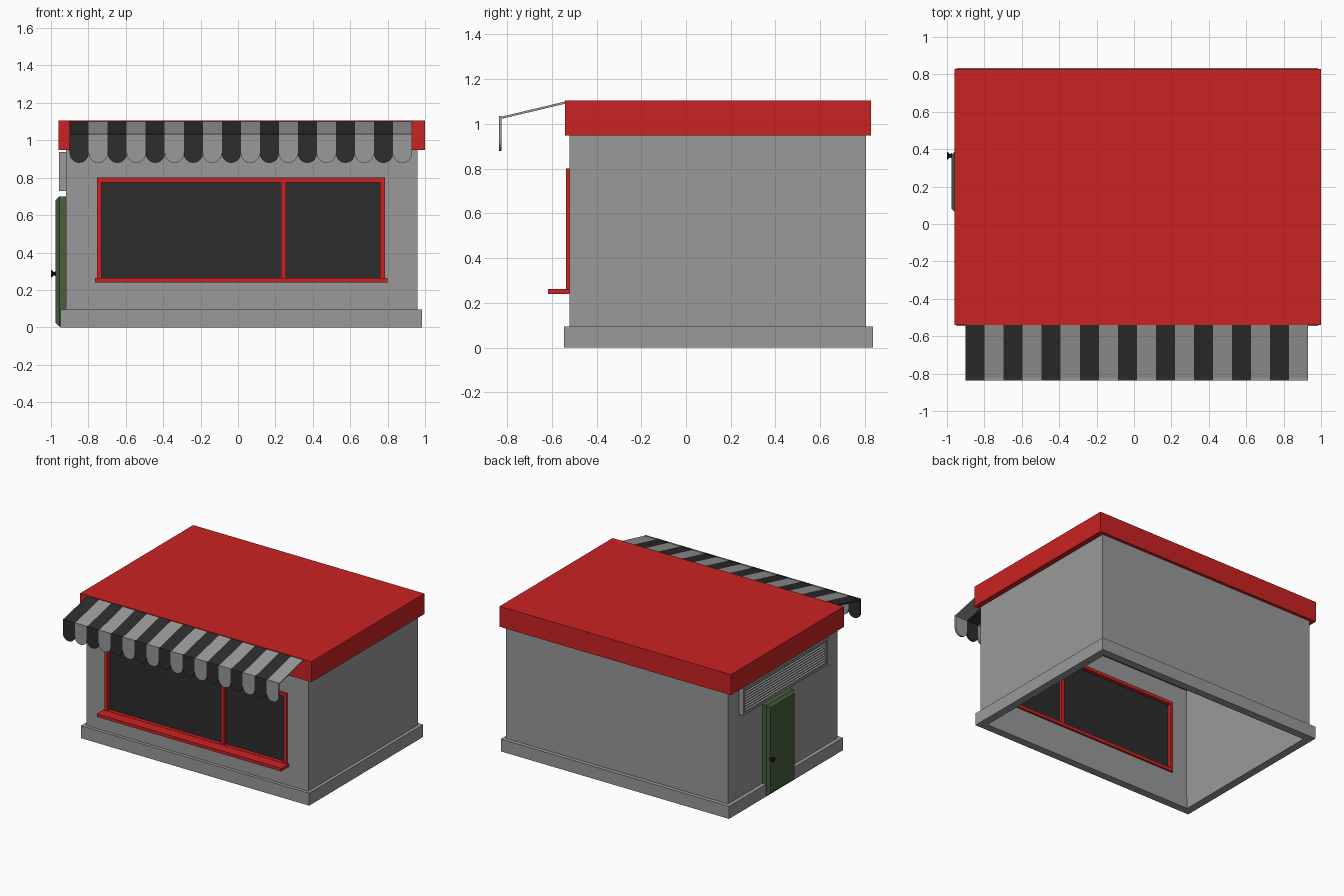
import bpy, bmesh, math
from mathutils import Vector

old = bpy.data.objects.get("Cube")
if old:
    bpy.data.objects.remove(old, do_unlink=True)


def material(name, rgb):
    m = bpy.data.materials.new(name)
    m.use_nodes = True
    m.diffuse_color = (*rgb, 1)
    m.node_tree.nodes["Principled BSDF"].inputs["Base Color"].default_value = (*rgb, 1)
    return m


GREY = material("plaster grey", (0.32, 0.32, 0.32))
RED = material("shop red", (0.60, 0.016, 0.016))
DARK = material("charcoal", (0.026, 0.026, 0.026))
GREEN = material("door green", (0.065, 0.115, 0.048))
BLACK = material("knob black", (0.01, 0.01, 0.01))


def finish(name, bm, *mats):
    bmesh.ops.recalc_face_normals(bm, faces=bm.faces)
    mesh = bpy.data.meshes.new(name)
    bm.to_mesh(mesh)
    bm.free()
    for m in mats:
        mesh.materials.append(m)
    ob = bpy.data.objects.new(name, mesh)
    bpy.context.collection.objects.link(ob)
    return ob


def prism(bm, points, direction, mat=0):
    """Extrude a flat outline along a direction."""
    a = [bm.verts.new(p) for p in points]
    b = [bm.verts.new(Vector(p) + Vector(direction)) for p in points]
    faces = [bm.faces.new(a), bm.faces.new(b[::-1])]
    for i in range(len(a)):
        j = (i + 1) % len(a)
        faces.append(bm.faces.new((a[i], b[i], b[j], a[j])))
    for f in faces:
        f.material_index = mat


def add_box(bm, x, y, z):
    prism(bm, [(x[0], y[0], z[0]), (x[1], y[0], z[0]), (x[1], y[1], z[0]), (x[0], y[1], z[0])],
          (0, 0, z[1] - z[0]))


def box(name, x, y, z, mat):
    bm = bmesh.new()
    add_box(bm, x, y, z)
    return finish(name, bm, mat)


def ring(name, u, v, w, width, place, mat):
    """Rectangular frame in u, v with depth w; place maps (u, v, w) to space."""
    bm = bmesh.new()
    loops = []
    for d, depth in ((0, w[0]), (width, w[0]), (width, w[1]), (0, w[1])):
        corners = [(u[0] + d, v[0] + d), (u[1] - d, v[0] + d),
                   (u[1] - d, v[1] - d), (u[0] + d, v[1] - d)]
        loops.append([bm.verts.new(place(a, b, depth)) for a, b in corners])
    for k in range(4):
        p, q = loops[k], loops[(k + 1) % 4]
        for i in range(4):
            j = (i + 1) % 4
            bm.faces.new((p[i], p[j], q[j], q[i]))
    return finish(name, bm, mat)


def flat(a, b, c):
    return (a, b, c)


def facing_front(a, b, c):
    return (a, c, b)


def facing_side(a, b, c):
    return (c, a, b)


# Building shell, open underneath
ring("base_plinth", (-0.95, 0.985), (-0.545, 0.835), (0, 0.095), 0.06, flat, GREY)
walls = ring("walls", (-0.92, 0.96), (-0.52, 0.805), (0.095, 0.96), 0.03, flat, GREY)
box("roof", (-0.96, 1.0), (-0.54, 0.828), (0.948, 1.105), RED)

# Window opening
cutter = box("window_cutter", (-0.745, 0.775), (-0.6, -0.4), (0.25, 0.79), GREY)
cutter.hide_render = True
cut = walls.modifiers.new("window opening", "BOOLEAN")
cut.operation = "DIFFERENCE"
cut.solver = "EXACT"
cut.object = cutter
bpy.context.view_layer.objects.active = walls
bpy.ops.object.modifier_apply(modifier=cut.name)
bpy.data.objects.remove(cutter, do_unlink=True)

# Window
ring("window_frame", (-0.755, 0.785), (0.24, 0.80), (-0.537, -0.475), 0.025, facing_front, RED)
box("window_mullion", (0.23, 0.256), (-0.533, -0.48), (0.26, 0.78), RED)
box("window_glass", (-0.74, 0.77), (-0.509, -0.502), (0.25, 0.79), DARK)
box("window_sill", (-0.765, 0.798), (-0.617, -0.518), (0.24, 0.263), RED)

# Striped awning with scalloped valance
STRIPES, LEFT, RIGHT = 18, -0.90, 0.93
step = (RIGHT - LEFT) / STRIPES
bm = bmesh.new()
for i in range(STRIPES):
    x0, r, mat = LEFT + i * step, step / 2, i % 2
    prism(bm, [(x0, -0.54, 1.10), (x0, -0.835, 1.03), (x0, -0.835, 1.02), (x0, -0.54, 1.09)],
          (step, 0, 0), mat)
    outline = [(x0, -0.836, 1.035), (x0 + step, -0.836, 1.035)]
    for k in range(11):
        a = math.pi * k / 10
        outline.append((x0 + r + r * math.cos(a), -0.836, 0.93 - r * math.sin(a)))
    prism(bm, outline, (0, 0.012, 0), mat)
finish("awning", bm, DARK, GREY)

# Door with chamfered face
bm = bmesh.new()
loops = []
for x, d in ((-0.915, 0), (-0.955, 0), (-0.975, 0.02)):
    y0, y1, z0, z1 = 0.06 + d, 0.39 - d, 0.005 + d, 0.70 - d
    loops.append([bm.verts.new((x, y, z)) for y, z in ((y0, z0), (y1, z0), (y1, z1), (y0, z1))])
for p, q in zip(loops, loops[1:]):
    for i in range(4):
        j = (i + 1) % 4
        bm.faces.new((p[i], p[j], q[j], q[i]))
bm.faces.new(loops[0])
bm.faces.new(loops[-1])
finish("door", bm, GREEN)

# Door knob, turned around the x axis
bm = bmesh.new()
rings = []
for x, r in ((-0.972, 0.016), (-0.984, 0.008), (-0.998, 0.022), (-1.0, 0.018)):
    rings.append([bm.verts.new((x, 0.365 + r * math.cos(math.tau * k / 12),
                                0.287 + r * math.sin(math.tau * k / 12))) for k in range(12)])
for p, q in zip(rings, rings[1:]):
    for k in range(12):
        j = (k + 1) % 12
        bm.faces.new((p[k], p[j], q[j], q[k]))
bm.faces.new(rings[0])
bm.faces.new(rings[-1])
finish("door_knob", bm, BLACK)

# Louvred vent above the door
ring("vent_frame", (-0.35, 0.67), (0.73, 0.938), (-0.957, -0.915), 0.015, facing_side, GREY)
bm = bmesh.new()
SLATS = 9
pitch = 0.178 / SLATS
for i in range(SLATS):
    z = 0.745 + i * pitch
    prism(bm, [(-0.918, -0.335, z + pitch), (-0.950, -0.335, z + 0.006),
               (-0.950, -0.335, z), (-0.918, -0.335, z)], (0, 0.99, 0))
finish("vent_slats", bm, GREY)
